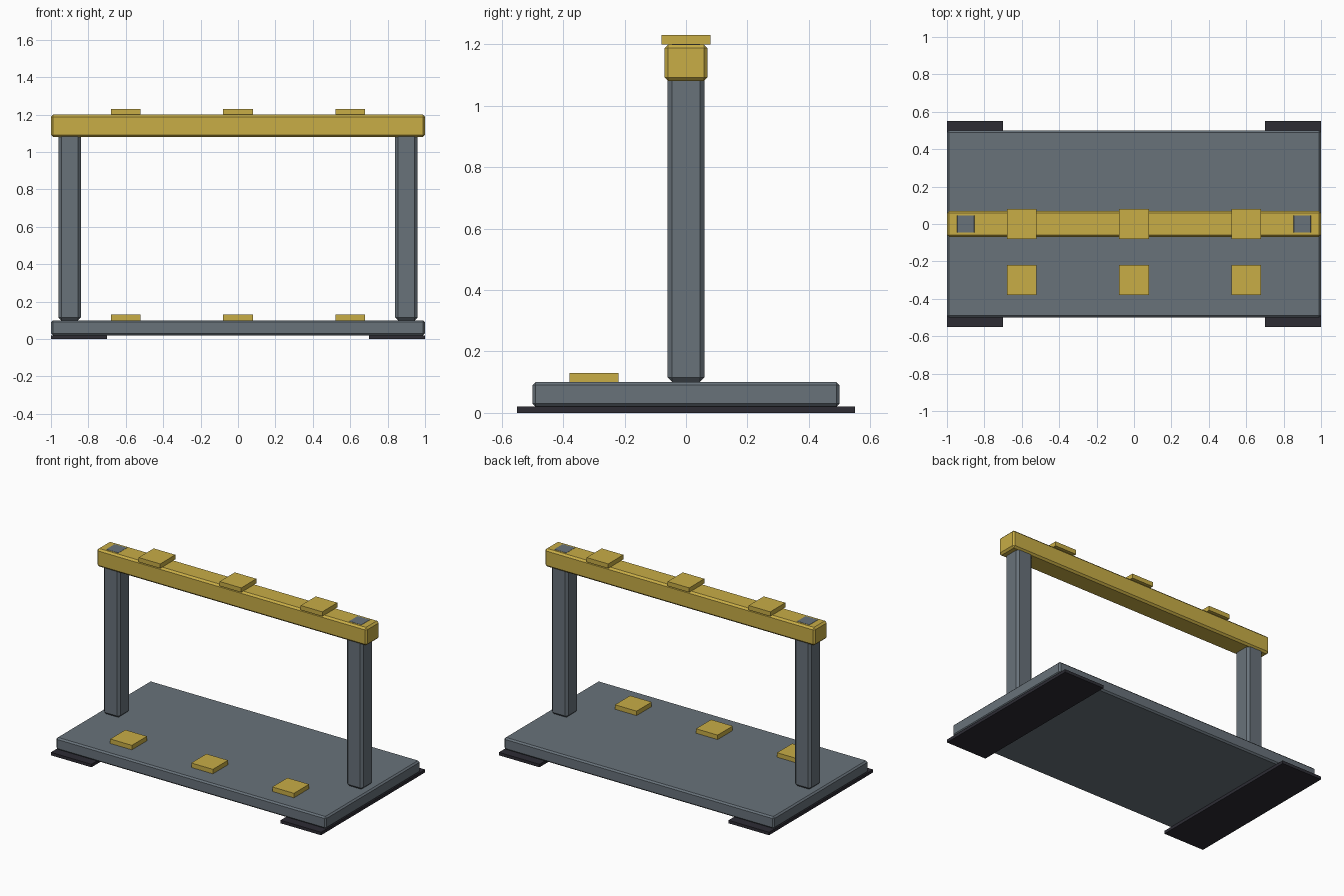
import bpy
import bmesh

if "Cube" in bpy.data.objects:
    bpy.data.objects.remove(bpy.data.objects["Cube"])


def material(name, rgb):
    m = bpy.data.materials.new(name)
    m.diffuse_color = (*rgb, 1)
    m.use_nodes = True
    m.node_tree.nodes["Principled BSDF"].inputs["Base Color"].default_value = m.diffuse_color
    return m


STEEL = material("slate grey", (0.138, 0.168, 0.195))
GOLD = material("mustard gold", (0.578, 0.418, 0.061))
RUBBER = material("charcoal", (0.026, 0.025, 0.034))


def box(name, centre, size, mat, bevel=0.0):
    """Box with an optional single-segment chamfer on every edge."""
    bm = bmesh.new()
    bmesh.ops.create_cube(bm, size=1)
    bmesh.ops.scale(bm, vec=size, verts=bm.verts)
    if bevel:
        bmesh.ops.bevel(bm, geom=bm.edges[:], offset=bevel, segments=1,
                        affect='EDGES', profile=0.5)
    mesh = bpy.data.meshes.new(name)
    bm.to_mesh(mesh)
    bm.free()
    mesh.materials.append(mat)
    ob = bpy.data.objects.new(name, mesh)
    ob.location = centre
    bpy.context.collection.objects.link(ob)
    return ob


# Base plate and top beam
box("base_plate", (0, 0, 0.06), (2, 1, 0.08), STEEL, 0.01)
box("top_beam", (0, 0, 1.14), (2, 0.14, 0.12), GOLD, 0.012)

# Feet strips and posts; post ends show just through the beam top
for side, x in (("left", -1), ("right", 1)):
    box(f"{side}_foot", (x * 0.85, 0, 0.01), (0.3, 1.1, 0.02), RUBBER)
    box(f"{side}_post", (x * 0.9, 0, 0.6505), (0.12, 0.12, 1.101), STEEL, 0.015)

# Square pads on the beam and on the base
for i, x in enumerate((-0.6, 0, 0.6), 1):
    box(f"beam_pad_{i}", (x, 0, 1.215), (0.16, 0.16, 0.03), GOLD)
    box(f"base_pad_{i}", (x, -0.3, 0.115), (0.16, 0.16, 0.03), GOLD)
